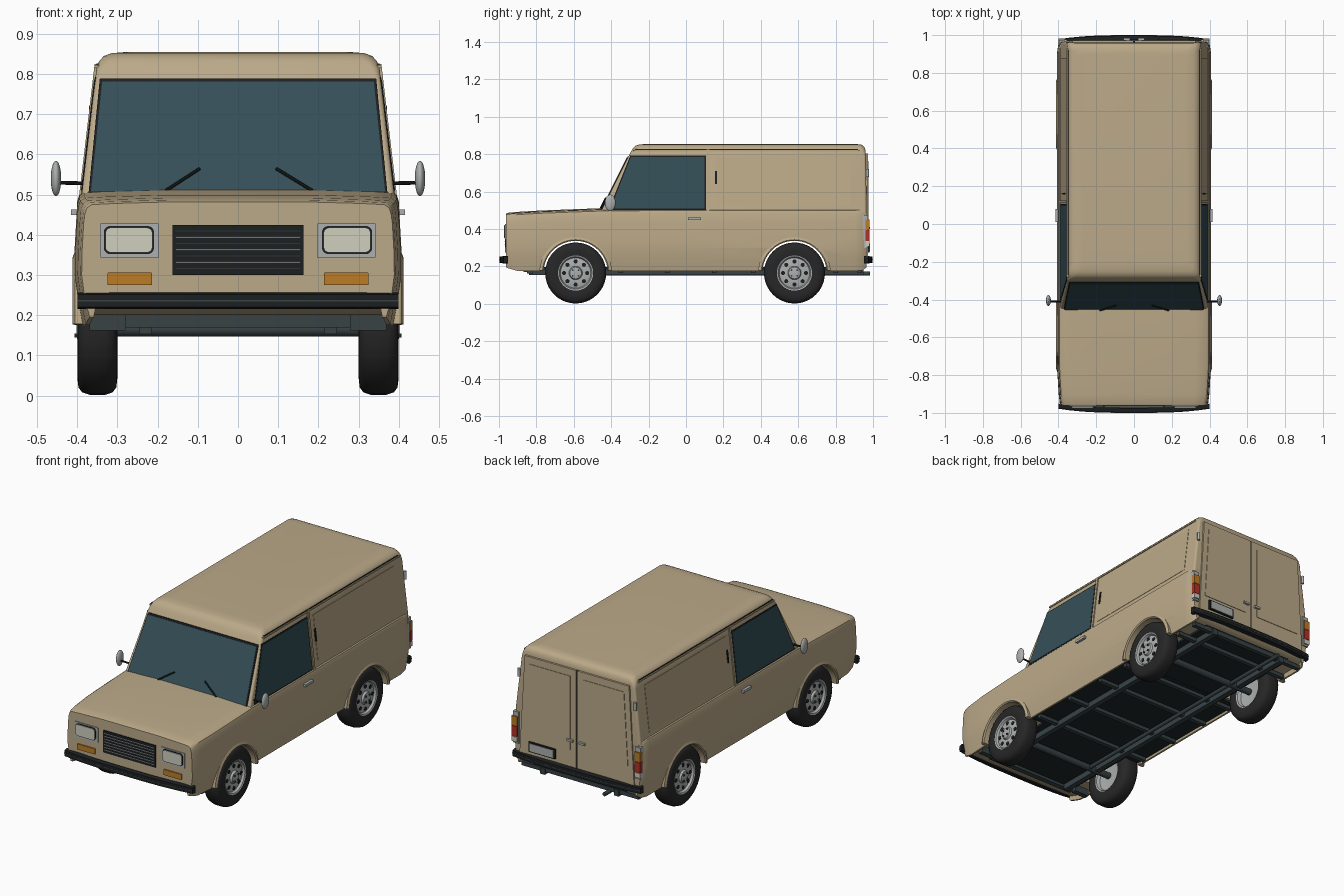
import bpy, bmesh, math
from mathutils import Vector

if "Cube" in bpy.data.objects:
    bpy.data.objects.remove(bpy.data.objects["Cube"], do_unlink=True)


def material(name, r, g, b, rough=0.5):
    m = bpy.data.materials.new(name)
    m.use_nodes = True
    m.diffuse_color = (r, g, b, 1)
    node = m.node_tree.nodes["Principled BSDF"]
    node.inputs["Base Color"].default_value = (r, g, b, 1)
    node.inputs["Roughness"].default_value = rough
    return m


TAN = material("tan_paint", .50, .40, .25)
GLASS = material("dark_glass", .035, .078, .095, .2)
BLACK = material("black_trim", .012, .014, .015)
RUBBER = material("rubber", .02, .02, .02, .9)
FRAME = material("chassis_paint", .04, .055, .06)
FLOOR = material("floor_paint", .012, .02, .022)
SILVER = material("silver", .42, .43, .43, .3)
LENS = material("lamp_lens", .62, .62, .52, .2)
ORANGE = material("orange_lens", .5, .2, .02)
RED = material("red_lens", .45, .03, .02)


# ---- helpers ----
def finish(name, bm, mat):
    bmesh.ops.recalc_face_normals(bm, faces=bm.faces)
    mesh = bpy.data.meshes.new(name)
    bm.to_mesh(mesh)
    bm.free()
    mesh.materials.append(mat)
    ob = bpy.data.objects.new(name, mesh)
    bpy.context.collection.objects.link(ob)
    smooth(ob)
    return ob


def smooth(ob):
    for o in bpy.context.selected_objects:
        o.select_set(False)
    ob.select_set(True)
    bpy.context.view_layer.objects.active = ob
    bpy.ops.object.shade_smooth_by_angle(angle=math.radians(35))


def loft(name, rings, mat, closed=False):
    """Skin rings of points; cap the ends, or join last to first if closed."""
    bm = bmesh.new()
    vs = [[bm.verts.new(p) for p in ring] for ring in rings]
    n = len(vs[0])
    for a, b in zip(vs, vs[1:] + vs[:1] if closed else vs[1:]):
        for i in range(n):
            bm.faces.new((a[i], a[(i + 1) % n], b[(i + 1) % n], b[i]))
    if not closed:
        bm.faces.new(vs[0])
        bm.faces.new(vs[-1])
    return finish(name, bm, mat)


def plate(name, pts, depth, mat):
    d = Vector(depth)
    return loft(name, [pts, [Vector(p) + d for p in pts]], mat)


def box(name, lo, hi, mat):
    (x, y, z), (X, Y, Z) = lo, hi
    return plate(name, [(x, y, z), (X, y, z), (X, Y, z), (x, Y, z)], (0, 0, Z - z), mat)


def rod(name, a, b, r, mat, sides=20):
    a, b = Vector(a), Vector(b)
    q = (b - a).to_track_quat('Z', 'Y')
    ring = [q @ Vector((r * math.cos(t * math.tau / sides), r * math.sin(t * math.tau / sides), 0))
            for t in range(sides)]
    return loft(name, [[p + a for p in ring], [p + b for p in ring]], mat)


def lathe(name, profile, centre, mat, closed=False, sides=40):
    c = Vector(centre)
    turns = [math.tau * i / sides for i in range(sides)]
    rings = [[c + Vector((x, r * math.cos(t), r * math.sin(t))) for t in turns] for x, r in profile]
    return loft(name, rings, mat, closed)


def rounded_rect(u0, u1, v0, v1, r, n=5):
    out = []
    for k, (u, v) in enumerate([(u1 - r, v1 - r), (u0 + r, v1 - r), (u0 + r, v0 + r), (u1 - r, v0 + r)]):
        for i in range(n + 1):
            t = (k + i / n) * math.pi / 2
            out.append((u + r * math.cos(t), v + r * math.sin(t)))
    return out


def pair(ob):
    """Name the +x part left and add its mirrored right twin."""
    base = ob.name
    ob.name = "left_" + base
    twin = ob.copy()
    twin.data = ob.data.copy()
    twin.name = "right_" + base
    for v in twin.data.vertices:
        v.co.x *= -1
    twin.data.flip_normals()
    bpy.context.collection.objects.link(twin)
    smooth(twin)


def side_x(z):
    return .388 - (z - .51) * .118


def screen_y(z):
    return -.446 + (z - .51) * .5


# ---- lower body with recessed underside and wheel openings ----
def section(y, w, bottom, top):
    half = [(w - .035, bottom + .025), (w - .03, bottom), (w - .02, bottom), (w - .008, .24), (w, .30),
            (w - .001, .36), (w - .005, .43), (w - .008, top - .026), (w - .013, top - .011),
            (w - .025, top - .003), (w - .08, top), (w - .22, top + .004)]
    return [(x, y, z) for x, z in half] + [(-x, y, z) for x, z in reversed(half)]


stations = [(-.962, .389, .195, .478), (-.95, .393, .19, .483), (-.9, .399, .176, .488),
            (-.78, .406, .175, .495), (-.6, .408, .175, .502), (-.43, .408, .175, .508),
            (0, .408, .175, .51), (.9, .408, .175, .51), (.945, .402, .18, .51), (.965, .39, .195, .505)]
lower = loft("lower_body", [section(*s) for s in stations], TAN)
AXLES = {"front": -.59, "rear": .58}
HUB, ARCH = .165, .174
cutters = []
for where, y in AXLES.items():
    c = rod(where + "_arch_cutter", (-1, y, HUB), (1, y, HUB), ARCH, TAN, 64)
    c.hide_render = True
    mod = lower.modifiers.new("arch", 'BOOLEAN')
    mod.operation, mod.solver, mod.object = 'DIFFERENCE', 'EXACT', c
    cutters.append(c)
cut = bpy.data.meshes.new_from_object(lower.evaluated_get(bpy.context.evaluated_depsgraph_get()))
lower.modifiers.clear()
lower.data = cut
for c in cutters:
    bpy.data.objects.remove(c, do_unlink=True)
smooth(lower)

# ---- cabin, cargo hull and roof ----
levels = [(.485, .391, .965, .012), (.51, .388, .965, .012), (.79, .355, .962, .012),
          (.815, .352, .960, .02)]
rings = [[(x, y, z) for x, y in rounded_rect(-w, w, screen_y(z), back, r)] for z, w, back, r in levels]
for z, w, front, back in [(.832, .346, -.284, .957), (.845, .334, -.270, .948),
                          (.852, .315, -.25, .935), (.855, .28, -.21, .90)]:
    rings.append([(x, y, z) for x, y in rounded_rect(-w, w, front, back, .03)])
loft("cabin_and_roof", rings, TAN)
pair(box("rain_gutter", (.34, -.28, .815), (.357, .93, .823), TAN))
pair(box("gutter_seal", (.335, -.27, .823), (.352, .92, .827), BLACK))


# ---- glazing ----
def screen(name, z0, z1, w0, w1, lift, mat):
    pts = [(x, screen_y(z) - lift, z) for x, z in [(-w0, z0), (w0, z0), (w1, z1), (-w1, z1)]]
    plate(name, pts, (0, .02, 0), mat)


screen("windscreen_seal", .503, .789, .372, .344, .004, BLACK)
screen("windscreen", .508, .782, .366, .338, .007, GLASS)


def side_plate(name, yz, lift, mat):
    pair(plate(name, [(side_x(z) + lift, y, z) for y, z in yz], (-.02, 0, 0), mat))


side_plate("side_window_seal", [(-.414, .503), (.107, .503), (.107, .793), (-.298, .793)], .0015, BLACK)
side_plate("side_window", [(-.403, .51), (.1, .51), (.1, .786), (-.294, .786)], .003, GLASS)
side_plate("door_pillar", [(.11, .495), (.125, .495), (.125, .825), (.11, .825)], .006, TAN)
side_plate("cargo_panel", [(.16, .525), (.88, .525), (.88, .785), (.16, .785)], .002, TAN)
side_plate("cargo_latch", [(.155, .64), (.165, .64), (.165, .71), (.155, .71)], .006, BLACK)
pair(box("door_handle", (.39, .01, .449), (.416, .08, .463), SILVER))

# ---- wipers and mirrors ----
for side, x0, x1 in [("right", -.18, -.095), ("left", .185, .095)]:
    rod(side + "_wiper", (x0, screen_y(.51) - .012, .51), (x1, screen_y(.565) - .012, .565), .004, BLACK, 8)
pair(rod("mirror_arm", (.375, -.41, .528), (.45, -.41, .53), .005, BLACK, 10))
bm = bmesh.new()
bmesh.ops.create_uvsphere(bm, u_segments=24, v_segments=14, radius=1)
for v in bm.verts:
    v.co = (.453 + v.co.x * .013, -.405 + v.co.y * .029, .54 + v.co.z * .044)
pair(finish("mirror_head", bm, SILVER))


# ---- front face ----
def front_panel(name, x0, x1, z0, z1, r, y, mat):
    return plate(name, [(x, y, z) for x, z in rounded_rect(x0, x1, z0, z1, r)], (0, .03, 0), mat)


pair(front_panel("headlight_housing", .197, .343, .343, .428, .002, -.967, SILVER))
pair(front_panel("headlight_ring", .209, .334, .352, .422, .016, -.970, BLACK))
pair(front_panel("headlight_lens", .213, .330, .356, .418, .014, -.974, LENS))
pair(front_panel("turn_signal", .214, .325, .275, .306, .002, -.969, ORANGE))
front_panel("grille", -.163, .163, .30, .425, .002, -.967, BLACK)
for i in range(7):
    z = .315 + i * .0155
    box(f"grille_slat_{i + 1}", (-.155, -.971, z), (.155, -.96, z + .003), SILVER)


# ---- bumpers ----
def bumper_part(name, s, reach, z0, z1, depth, mat):
    rings = []
    for i in range(-8, 9):
        x = i * .05
        y = reach - .022 * (abs(x) / .4) ** 3
        rings.append([(x, s * v, z) for v, z in [(y - depth, z0), (y, z0 + .004), (y, z1 - .004), (y - depth, z1)]])
    loft(name, rings, mat)


for where, s in [("front", -1), ("rear", 1)]:
    bumper_part(where + "_bumper", s, .997, .216, .256, .024, BLACK)
    bumper_part(where + "_bumper_strip", s, 1.0, .234, .238, .01, FRAME)
    box(where + "_bumper_mount", (-.24, min(s * .94, s * .98), .222), (.24, max(s * .94, s * .98), .232), FRAME)

# ---- rear doors and lamps ----
for name, x0, z0, z1, w0, w1, y in [("rear_door", .004, .25, .805, .357, .325, .972),
                                    ("rear_door_pressing", .04, .35, .765, .32, .295, .975)]:
    pair(plate(name, [(x0, y, z0), (w0, y, z0), (w1, y, z1), (x0, y, z1)], (0, -.02, 0), TAN))
box("rear_door_seam", (-.006, .94, .25), (.006, .97, .805), BLACK)
pair(box("rear_door_handle", (.02, .97, .40), (.055, .985, .412), SILVER))
pair(rod("rear_hinge", (side_x(.70) - .003, .97, .678), (side_x(.70) - .003, .97, .722), .008, SILVER, 12))
pair(box("tail_lamp_housing", (.362, .945, .298), (.398, .973, .475), SILVER))
for name, z0, z1, mat in [("reverse_lens", .308, .335, LENS), ("brake_lens", .337, .395, RED),
                          ("rear_signal_lens", .397, .45, ORANGE)]:
    pair(box(name, (.366, .96, z0), (.401, .981, z1), mat))
box("plate_holder", (.13, .96, .275), (.295, .982, .33), BLACK)
box("blank_plate", (.138, .97, .281), (.287, .985, .324), SILVER)

# ---- wheels and arch lips ----
tyre = [(.32, .089), (.305, .092), (.30, .12), (.303, .145), (.312, .157), (.33, .163), (.37, .163),
        (.388, .157), (.397, .145), (.4, .12), (.396, .092), (.38, .089)]
rim = [(.33, .03), (.325, .08), (.307, .087), (.304, .094), (.398, .094), (.395, .087), (.383, .081),
       (.388, .062), (.388, .036), (.399, .031), (.402, .012)]
for where, y in AXLES.items():
    pair(lathe(where + "_tyre", tyre, (0, y, HUB), RUBBER, closed=True))
    pair(lathe(where + "_rim", rim, (0, y, HUB), SILVER))
    for i in range(8):
        t = math.tau * i / 8
        cy, cz = math.cos(t), math.sin(t)
        hole = (y + cy * .062, HUB + cz * .062)
        pair(rod(f"{where}_rim_hole_{i + 1}", (.37, *hole), (.3895, *hole), .011, BLACK, 14))
        if i % 2:
            bolt = (y + cy * .022, HUB + cz * .022)
            pair(rod(f"{where}_wheel_bolt_{i + 1}", (.39, *bolt), (.407, *bolt), .005, FRAME, 8))
    rod(where + "_axle", (-.32, y, HUB), (.32, y, HUB), .018, FRAME)
    arcs = []
    for i in range(25):
        t = math.radians(4 + 172 * i / 24)
        arcs.append([(x, y + r * math.cos(t), HUB + r * math.sin(t)) for x, r in
                     [(.375, ARCH - .002), (.407, ARCH - .002), (.412, ARCH + .004),
                      (.406, ARCH + .02), (.375, ARCH + .02)]])
    pair(loft(where + "_arch_lip", arcs, TAN))

# ---- underside ----
box("floor", (-.285, -.84, .185), (.285, .94, .197), FLOOR)
box("middle_floor", (-.372, -.41, .184), (.372, .40, .196), FLOOR)
box("front_crossmember", (-.28, -.87, .17), (.28, -.84, .21), FRAME)
pair(box("front_splash_panel", (.28, -.85, .162), (.37, -.82, .205), FRAME))
pair(box("chassis_rail", (.215, -.84, .153), (.245, .95, .187), FRAME))
for i, y in enumerate([-.35, -.1, .15, .36, .80, .93]):
    box(f"crossmember_{i + 1}", (-.365, y - .012, .165), (.365, y + .012, .187), FRAME)
rod("exhaust_pipe", (-.18, -.6, .162), (-.18, .985, .162), .011, FRAME, 14)
